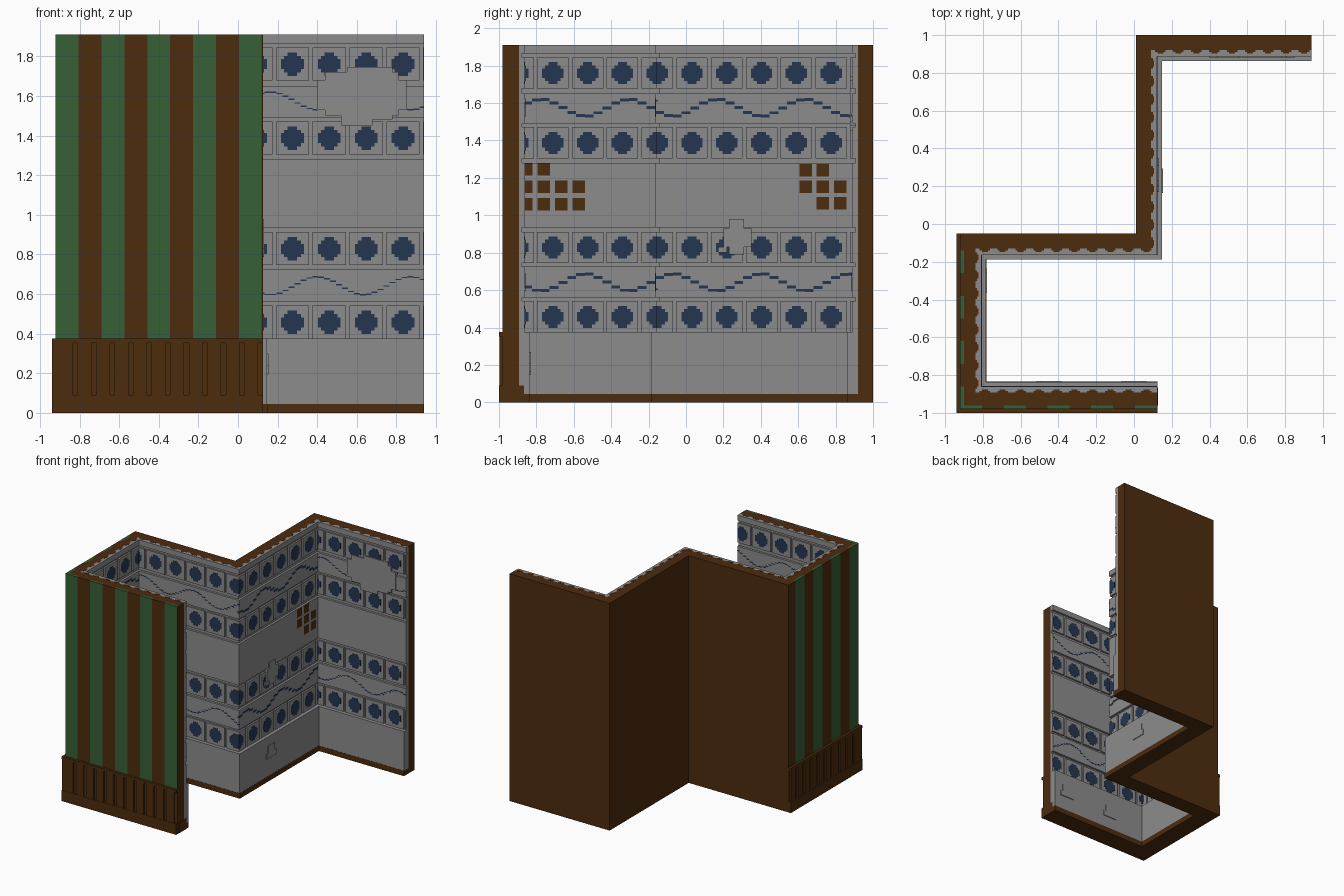
import bpy, bmesh, math

cube = bpy.data.objects.get("Cube")
if cube:
    bpy.data.objects.remove(cube, do_unlink=True)


def material(name, rgb):
    m = bpy.data.materials.new(name)
    m.use_nodes = True
    m.diffuse_color = (*rgb, 1)
    m.node_tree.nodes["Principled BSDF"].inputs["Base Color"].default_value = (*rgb, 1)
    return m


GREY = material("plaster grey", (0.265, 0.265, 0.265))
BROWN = material("wood brown", (0.075, 0.025, 0.0045))
GREEN = material("stripe green", (0.037, 0.115, 0.037))
BLUE = material("tile blue", (0.018, 0.037, 0.083))

H = 1.91
TILE = 0.186
ROWS = [0.4575, 0.828, 1.387, 1.76]                 # tile row centres
WAVES = [(0.642, 0.0), (1.575, math.pi)]            # painted wave height and phase


class Part:
    """Collects boxes into one flat shaded object."""

    def __init__(self, name, mat):
        self.name, self.mat, self.bm = name, mat, bmesh.new()

    def box(self, x0, x1, y0, y1, z0, z1):
        v = bmesh.ops.create_cube(self.bm, size=1)["verts"]
        bmesh.ops.scale(self.bm, vec=(x1 - x0, y1 - y0, z1 - z0), verts=v)
        bmesh.ops.translate(self.bm, vec=((x0 + x1) / 2, (y0 + y1) / 2, (z0 + z1) / 2), verts=v)

    def finish(self):
        me = bpy.data.meshes.new(self.name)
        self.bm.to_mesh(me)
        self.bm.free()
        me.materials.append(self.mat)
        bpy.context.collection.objects.link(bpy.data.objects.new(self.name, me))


class Wall:
    """A wall face: u runs along it, t is the distance out from its back plane."""

    def __init__(self, name, axis, back, sign, lo, hi):
        self.name, self.axis, self.back, self.sign = name, axis, back, sign
        self.lo, self.hi = lo, hi

    def put(self, part, u0, u1, z0, z1, t0, t1):
        u0, u1 = max(u0, self.lo(t1)), min(u1, self.hi(t1))
        if u1 - u0 < 0.001:
            return
        d0, d1 = sorted((self.back + self.sign * t0, self.back + self.sign * t1))
        if self.axis == "x":
            part.box(u0, u1, d0, d1, z0, z1)
        else:
            part.box(d0, d1, u0, u1, z0, z1)


def fixed(v):
    return lambda t: v


# Tiled inner faces, in order along the zigzag
walls = [
    Wall("front_wall", "x", -0.973, 1, fixed(-0.84), fixed(0.125)),
    Wall("side_wall", "y", -0.92, 1, fixed(-0.893), fixed(-0.13)),
    Wall("middle_wall", "x", -0.05, -1, fixed(-0.84), lambda t: 0.01 + t),
    Wall("inner_side_wall", "y", 0.01, 1, lambda t: -0.05 - t, fixed(0.92)),
    Wall("back_wall", "x", 1.0, -1, fixed(0.09), fixed(0.94)),
]

# Wooden core of every wall
core = Part("wall_core", BROWN)
core.box(-0.90, 0.125, -0.96, -0.893, 0, H)
core.box(-0.90, -0.84, -0.96, -0.05, 0, H)
core.box(-0.90, 0.09, -0.13, -0.05, 0, H)
core.box(0.01, 0.09, -0.13, 1.0, 0, H)
core.box(0.01, 0.94, 0.92, 1.0, 0, H)
core.finish()

# Half widths of the stepped round tile motif, bottom to top
DISC = [0.024, 0.042, 0.057, 0.057, 0.057, 0.042, 0.024]
STEP = 0.0168
BANDS = [(0.56, 0.725), (0.935, 1.28), (1.49, 1.65), (1.865, H)]

for w in walls:
    plaster = Part(w.name + "_plaster", GREY)
    w.put(plaster, -9, 9, 0.045, H, 0.08, 0.095)
    w.put(plaster, -9, 9, 0.045, 0.375, 0.08, 0.137)
    for z0, z1 in BANDS:
        w.put(plaster, -9, 9, z0, z1, 0.08, 0.113)

    wood = Part(w.name + "_skirting", BROWN)
    w.put(wood, -9, 9, 0, 0.045, 0.07, 0.138)
    # scalloped wood edge along the top
    u = w.lo(0.1) + 0.05
    while u < w.hi(0.1) - 0.03:
        w.put(wood, u - 0.028, u + 0.028, H - 0.004, H + 0.001, 0.08, 0.09)
        w.put(wood, u - 0.016, u + 0.016, H - 0.004, H + 0.001, 0.09, 0.097)
        u += 0.095

    tiles = Part(w.name + "_tiles", GREY)
    motif = Part(w.name + "_tile_motifs", BLUE)
    phase = 0.275 if w.axis == "x" else 0.032
    for k in range(-8, 9):
        c = phase + k * TILE
        for z in ROWS:
            w.put(tiles, c - 0.084, c + 0.084, z - 0.082, z + 0.084, 0.09, 0.109)
            for i, r in enumerate(DISC):
                zb = z + (i - 3.5) * STEP
                w.put(motif, c - r, c + r, zb, zb + STEP, 0.10, 0.111)

    # dashed painted waves
    n, thick = (0.03, 0.007) if w.axis == "x" else (0.047, 0.016)
    for z, ph in WAVES:
        for k in range(-40, 40):
            a = 2 * math.pi * (k * n - 0.4) / 0.47 + ph
            zc = z + 0.045 * math.cos(a)
            w.put(motif, (k - 0.5) * n, (k + 0.5) * n, zc - thick / 2, zc + thick / 2, 0.10, 0.1145)
    for p in (plaster, wood, tiles, motif):
        p.finish()

front, side, middle, inner, back = walls

# Raised plaster repairs
repair = Part("plaster_repairs", GREY)
for u0, u1, z0, z1 in [(0.40, 0.85, 1.53, 1.68), (0.44, 0.81, 1.50, 1.72),
                       (0.55, 0.78, 1.48, 1.745), (0.52, 0.68, 1.45, 1.55)]:
    back.put(repair, u0, u1, z0, z1, 0.09, 0.122)
for u0, u1, z0, z1 in [(0.20, 0.35, 0.83, 0.93), (0.23, 0.31, 0.79, 0.98), (0.17, 0.22, 0.80, 0.83)]:
    inner.put(repair, u0, u1, z0, z1, 0.09, 0.122)
# small chips on the plinth
for w, c, z in [(side, -0.30, 0.2), (inner, 0.23, 0.25), (front, -0.45, 0.2), (front, 0.0, 0.22)]:
    w.put(repair, c - 0.045, c + 0.045, z - 0.01, z + 0.05, 0.13, 0.143)
    w.put(repair, c - 0.065, c + 0.065, z - 0.055, z - 0.01, 0.13, 0.143)
repair.finish()

# Exposed brick patches
bricks = Part("exposed_bricks", BROWN)
B = 0.033
for r, cols in enumerate([(0, 1, 2, 3), (0, 1, 2, 3), (0, 1)]):
    for k in cols:
        c, z = -0.855 + 0.094 * k, 1.06 + 0.093 * r
        side.put(bricks, c - B, c + B, z - B, z + B, 0.10, 0.1155)
for r, cols in enumerate([(1, 2), (0, 1, 2), (0, 1)]):
    for k in cols:
        c, z = 0.64 + 0.092 * k, 1.065 + 0.088 * r
        inner.put(bricks, c - B, c + B, z - B, z + B, 0.10, 0.1155)
bricks.finish()

# Striped cladding and slatted base on the two outer faces
outer = [
    (Wall("front", "x", -0.96, -1, lambda t: -0.90 - t, fixed(0.125)), -0.92, 0.1155, 0.115, -0.915),
    (Wall("side", "y", -0.90, -1, lambda t: -0.96 - t, fixed(-0.05)), -0.98, 0.12, 0.12, -0.975),
]
for w, start, pitch, width, slot0 in outer:
    green = Part(w.name + "_green_stripes", GREEN)
    brown = Part(w.name + "_brown_stripes", BROWN)
    for k in range(10):
        u = start + k * pitch
        w.put(green if k % 2 == 0 else brown, u, u + pitch, 0.37, H, 0, 0.02)
    base = Part(w.name + "_slatted_base", BROWN)
    w.put(base, -9, 9, 0, 0.375, 0, 0.025)
    w.put(base, -9, 9, 0, 0.09, 0, 0.04)
    w.put(base, -9, 9, 0.352, 0.375, 0, 0.04)
    edge = -9
    for k in range(13):
        s = slot0 + 0.0935 * k
        w.put(base, edge, s - 0.012, 0.09, 0.352, 0, 0.038)
        edge = s + 0.012
    w.put(base, edge, 9, 0.09, 0.352, 0, 0.038)
    for p in (green, brown, base):
        p.finish()

# Small wooden corner block at the free end of the front wall
block = Part("end_block", BROWN)
block.box(0.09, 0.127, -0.96, -0.865, 0, 0.09)
block.finish()
